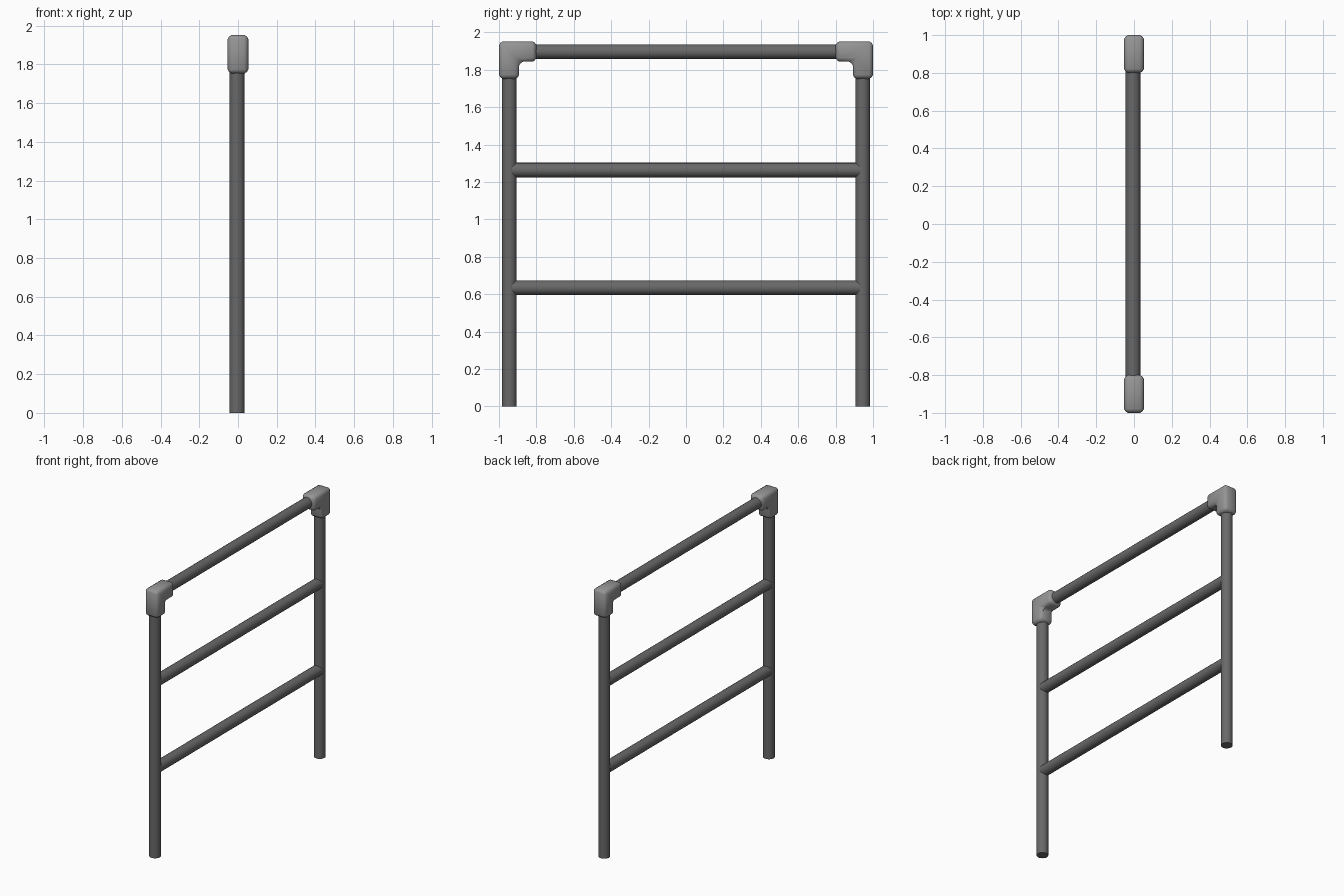
import bpy, bmesh, math

if "Cube" in bpy.data.objects:
    bpy.data.objects.remove(bpy.data.objects["Cube"])

R = 0.039       # tube radius
TX = -0.005     # tube plane
PY = 0.945      # post position
TOP = 1.897     # top rail height


def paint(ob, name, grey):
    m = bpy.data.materials.get(name) or bpy.data.materials.new(name)
    m.diffuse_color = (grey, grey, grey, 1)
    m.use_nodes = True
    m.node_tree.nodes["Principled BSDF"].inputs["Base Color"].default_value = m.diffuse_color
    ob.data.materials.append(m)


def smooth(ob):
    bpy.ops.object.select_all(action='DESELECT')
    ob.select_set(True)
    bpy.context.view_layer.objects.active = ob
    bpy.ops.object.shade_smooth_by_angle(angle=math.radians(35))


def tube(name, loc, length, along_y=False):
    rot = (math.pi / 2, 0, 0) if along_y else (0, 0, 0)
    bpy.ops.mesh.primitive_cylinder_add(vertices=20, radius=R, depth=length,
                                        location=loc, rotation=rot)
    ob = bpy.context.object
    ob.name = name
    paint(ob, "dark_tube", 0.14)
    smooth(ob)


def elbow(name, side):
    # L-shaped profile in the y/z plane, extruded across x
    pts = [(1.0, 1.952), (0.8, 1.952), (0.8, 1.843), (0.892, 1.843),
           (0.892, 1.752), (1.0, 1.752)]
    bm = bmesh.new()
    f = bm.faces.new([bm.verts.new((-0.053, side * y, z)) for y, z in pts])
    ext = bmesh.ops.extrude_face_region(bm, geom=[f])
    for v in ext["geom"]:
        if isinstance(v, bmesh.types.BMVert):
            v.co.x = 0.053
    bmesh.ops.recalc_face_normals(bm, faces=bm.faces)
    # softened edges
    bmesh.ops.bevel(bm, geom=bm.edges[:], offset=0.021, segments=2,
                    profile=0.4, affect='EDGES')
    me = bpy.data.meshes.new(name)
    bm.to_mesh(me)
    bm.free()
    ob = bpy.data.objects.new(name, me)
    bpy.context.collection.objects.link(ob)
    paint(ob, "elbow_grey", 0.3)
    smooth(ob)


# posts and corner fittings
for side, label in ((-1, "front"), (1, "back")):
    tube(label + "_post", (TX, side * PY, 0.9), 1.8)
    elbow(label + "_elbow", side)

# rails
tube("top_rail", (TX, 0, TOP), 1.7, True)
tube("middle_rail", (TX, 0, 1.264), 1.86, True)
tube("lower_rail", (TX, 0, 0.635), 1.86, True)
